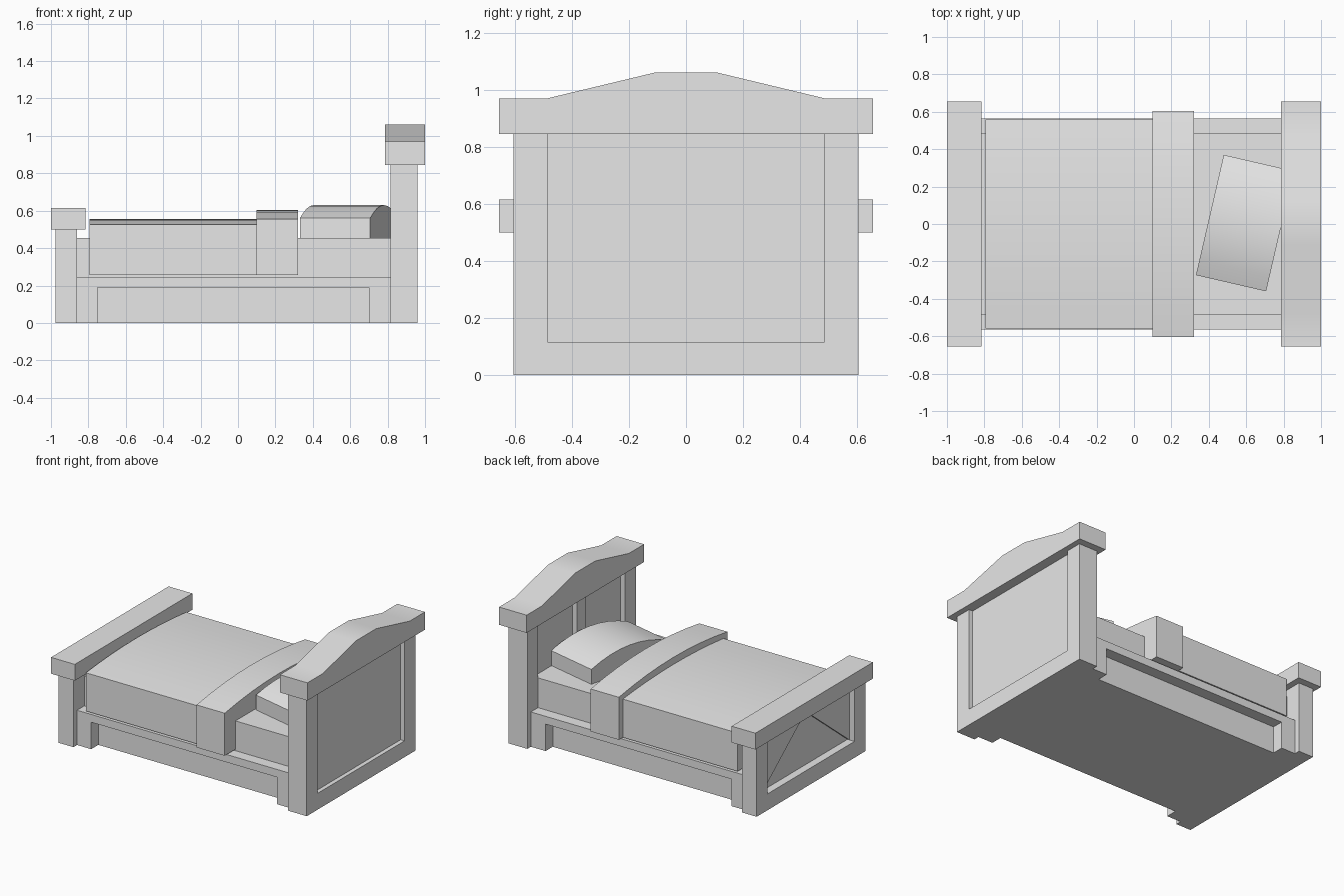
import bpy, bmesh, math
from mathutils import Matrix

cube = bpy.data.objects.get("Cube")
if cube:
    bpy.data.objects.remove(cube, do_unlink=True)

grey = bpy.data.materials.new("plain grey")
grey.use_nodes = True
grey.diffuse_color = (0.8, 0.8, 0.8, 1)
grey.node_tree.nodes["Principled BSDF"].inputs["Base Color"].default_value = (0.8, 0.8, 0.8, 1)


def finish(name, bm, smooth=False):
    bmesh.ops.recalc_face_normals(bm, faces=bm.faces)
    mesh = bpy.data.meshes.new(name)
    bm.to_mesh(mesh)
    bm.free()
    mesh.materials.append(grey)
    obj = bpy.data.objects.new(name, mesh)
    bpy.context.collection.objects.link(obj)
    if smooth:
        bpy.ops.object.select_all(action='DESELECT')
        obj.select_set(True)
        bpy.context.view_layer.objects.active = obj
        bpy.ops.object.shade_smooth_by_angle(angle=math.radians(30))
    return obj


def box(name, x, y, z):
    """Box from its low and high limits on each axis."""
    bm = bmesh.new()
    bmesh.ops.create_cube(bm, size=1)
    for v in bm.verts:
        for i, (lo, hi) in enumerate((x, y, z)):
            v.co[i] = lo if v.co[i] < 0 else hi
    return finish(name, bm)


def extrude_x(name, profile, x0, x1, smooth=True):
    """Solid with a (y, z) outline, running from x0 to x1."""
    bm = bmesh.new()
    face = bm.faces.new([bm.verts.new((x0, y, z)) for y, z in profile])
    moved = bmesh.ops.extrude_face_region(bm, geom=[face])["geom"]
    verts = [g for g in moved if isinstance(g, bmesh.types.BMVert)]
    bmesh.ops.translate(bm, verts=verts, vec=(x1 - x0, 0, 0))
    return finish(name, bm, smooth)


def arched(half, bottom, shoulder, top, steps=8):
    """Outline with straight sides and a gently arched top."""
    pts = [(-half, bottom), (half, bottom)]
    for i in range(steps + 1):
        t = 1 - 2 * i / steps
        pts.append((half * t, shoulder + (top - shoulder) * (1 - t * t)))
    return pts


POST_IN, POST_OUT = 0.485, 0.605

# Headboard: posts, bottom rail, recessed panel, inner stile and shaped cap
for side, s in (("left", 1), ("right", -1)):
    span = sorted((s * POST_IN, s * POST_OUT))
    box("headboard_post_" + side, (0.815, 0.96), span, (0, 0.845))
    box("footboard_post_" + side, (-0.975, -0.86), span, (0, 0.5))
box("headboard_rail", (0.815, 0.96), (-POST_IN, POST_IN), (0, 0.115))
box("headboard_panel", (0.85, 0.93), (-POST_IN, POST_IN), (0.115, 0.845))
box("headboard_stile", (0.815, 0.85), (-0.05, 0.05), (0.115, 0.845))
crest = [(0.11, 1.06), (0.485, 0.97), (0.655, 0.97), (0.655, 0.845)]
extrude_x("headboard_cap", crest + [(-y, z) for y, z in reversed(crest)], 0.785, 1.0)

# Footboard: bottom rail, recessed panel with sloping corner boards, cap
box("footboard_rail", (-0.975, -0.86), (-POST_IN, POST_IN), (0, 0.115))
box("footboard_panel", (-0.92, -0.86), (-POST_IN, POST_IN), (0.115, 0.5))
for side, s in (("left", 1), ("right", -1)):
    extrude_x("footboard_corner_" + side,
              [(s * POST_IN, 0.115), (s * POST_IN, 0.5), (0, 0.5)], -0.935, -0.92, False)
box("footboard_cap", (-1.0, -0.815), (-0.655, 0.655), (0.5, 0.615))

# Bed base with overhanging side rails and short feet
box("bed_base", (-0.86, 0.815), (-0.485, 0.485), (0, 0.245))
for side, s in (("left", 1), ("right", -1)):
    span = sorted((s * 0.485, s * 0.565))
    box("side_rail_" + side, (-0.86, 0.815), span, (0.19, 0.245))
    box("rear_foot_" + side, (0.70, 0.815), span, (0, 0.19))
    box("front_foot_" + side, (-0.86, -0.75), span, (0, 0.19))

# Mattress and bedding
box("mattress", (-0.86, 0.85), (-0.485, 0.485), (0.245, 0.455))
extrude_x("blanket", arched(0.56, 0.255, 0.525, 0.555), -0.795, 0.11)
extrude_x("blanket_fold", arched(0.605, 0.255, 0.555, 0.605), 0.10, 0.32)

# Pillow, turned slightly
pillow = extrude_x("pillow", arched(0.33, 0.45, 0.56, 0.63), -0.1925, 0.1925)
pillow.data.transform(Matrix.Translation((0.593, 0.005, 0)) @ Matrix.Rotation(math.radians(-13), 4, 'Z'))
